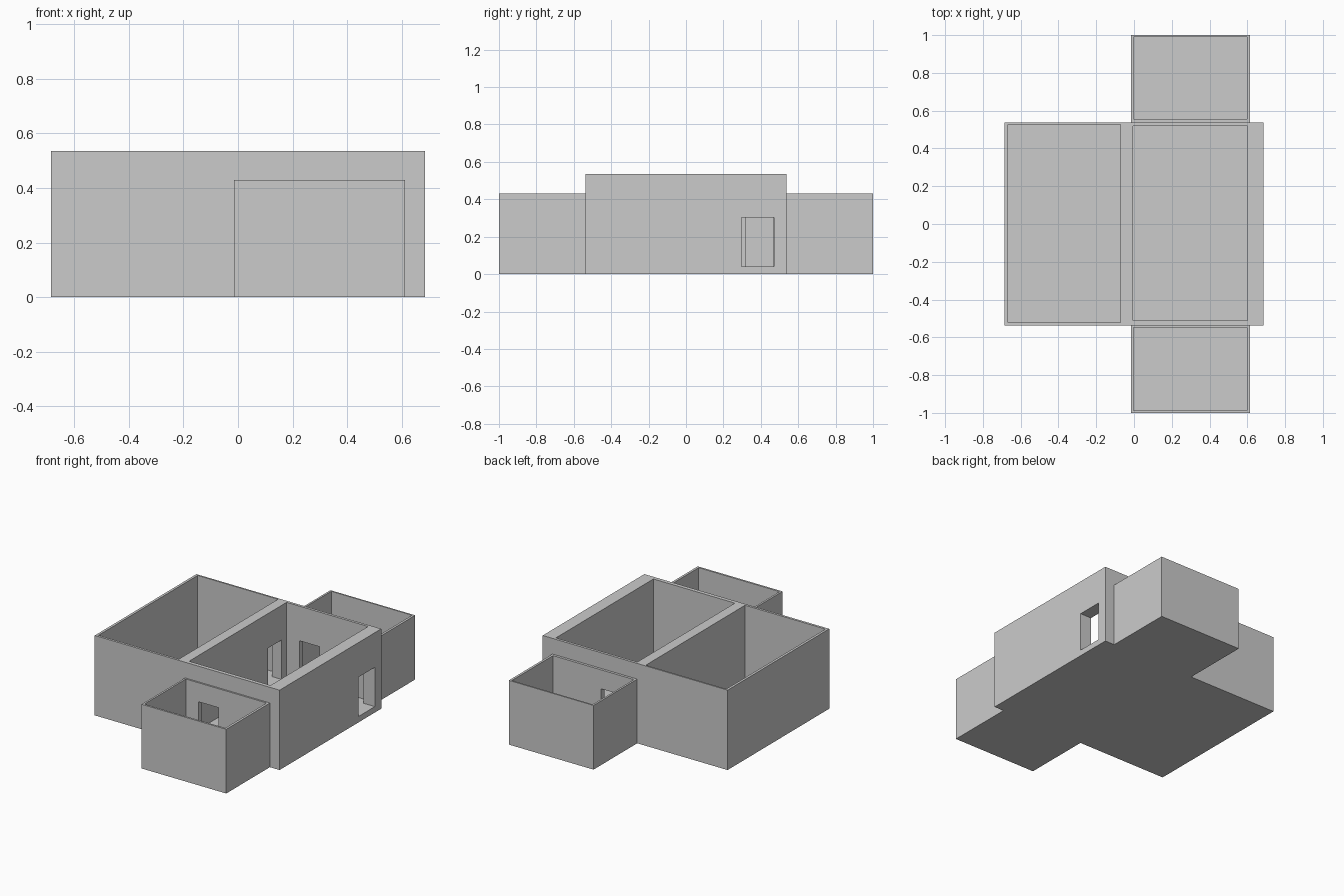
import bpy
from mathutils import Vector

if "Cube" in bpy.data.objects:
    bpy.data.objects.remove(bpy.data.objects["Cube"])

FLOOR, TALL, LOW, DOOR_TOP = 0.04, 0.535, 0.43, 0.303


def box(name, x0, x1, y0, y1, z0, z1):
    """Box between two corners."""
    lo, hi = Vector((x0, y0, z0)), Vector((x1, y1, z1))
    bpy.ops.mesh.primitive_cube_add(size=1, location=(0, 0, 0))
    ob = bpy.context.object
    ob.name = name
    for v in ob.data.vertices:
        v.co = (lo + hi) / 2 + v.co * (hi - lo)
    return ob


def combine(target, other, operation):
    """Apply a boolean and discard the helper."""
    mod = target.modifiers.new("shape", 'BOOLEAN')
    mod.operation = operation
    mod.solver = 'EXACT'
    mod.object = other
    bpy.context.view_layer.objects.active = target
    bpy.ops.object.modifier_apply(modifier=mod.name)
    bpy.data.objects.remove(other)


# Main block with a lower annex at the front and back
house = box("house_walls", -0.685, 0.685, -0.538, 0.538, 0, TALL)
for name, y0, y1 in (("front_annex", -1.0, -0.525), ("back_annex", 0.53, 1.0)):
    combine(house, box(name, -0.015, 0.613, y0, y1, 0, LOW), 'UNION')

# Open-topped rooms: left, right, front annex, back annex
rooms = [
    ("left_room", -0.668, -0.072, -0.522, 0.527),
    ("right_room", -0.004, 0.60, -0.512, 0.52),
    ("front_room", -0.002, 0.597, -0.987, -0.549),
    ("back_room", -0.002, 0.597, 0.555, 0.99),
]
for name, *span in rooms:
    combine(house, box(name, *span, FLOOR, 0.7), 'DIFFERENCE')

# Doorways: outer right wall, middle wall, and one into each annex
doors = [
    ("outer_door", 0.55, 0.75, 0.297, 0.47),
    ("middle_door", -0.12, 0.05, 0.322, 0.465),
    ("front_door", 0.09, 0.24, -0.60, -0.47),
    ("back_door", 0.09, 0.24, 0.47, 0.60),
]
for name, *span in doors:
    combine(house, box(name, *span, FLOOR, DOOR_TOP), 'DIFFERENCE')
